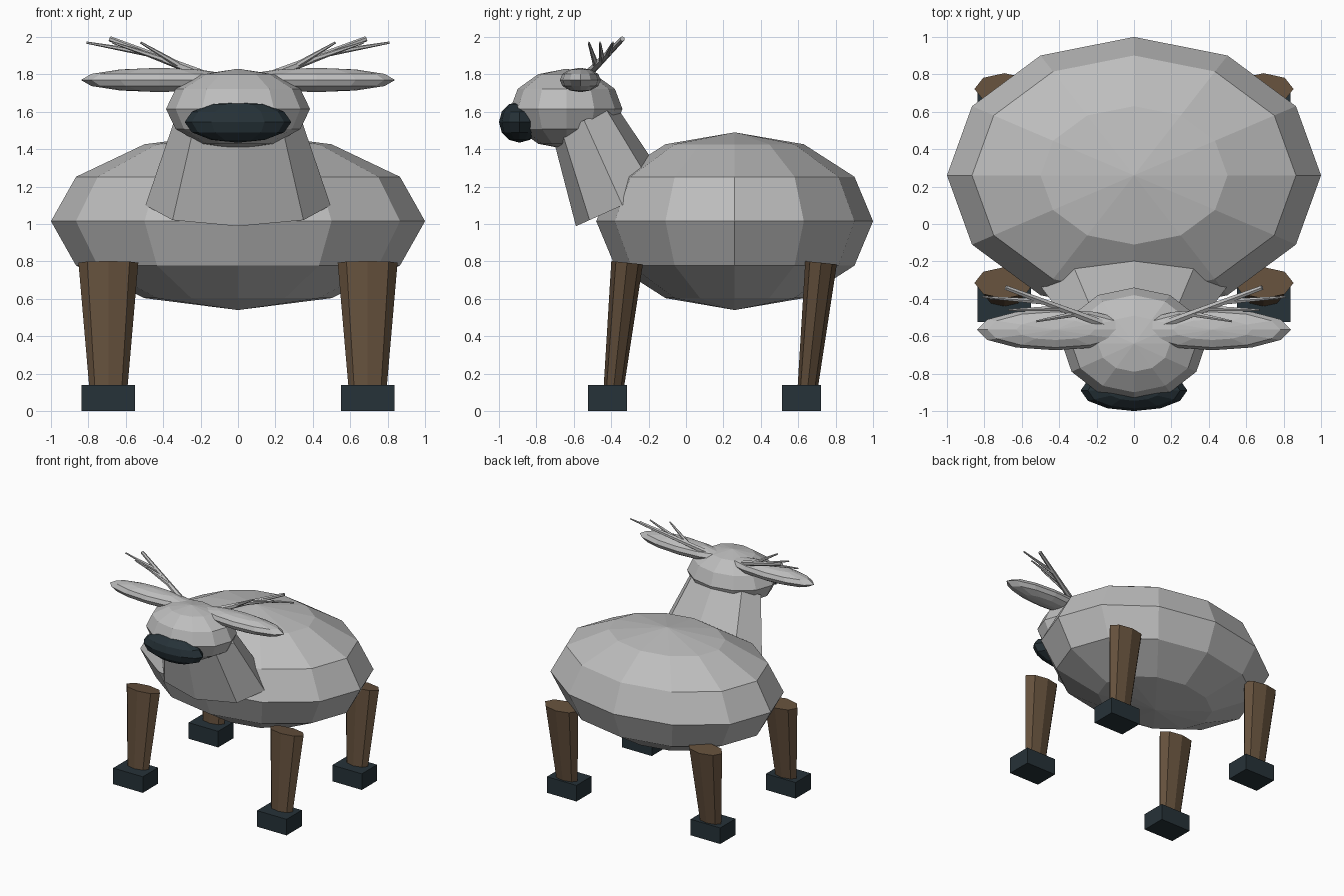
import bpy, bmesh
from mathutils import Vector, Matrix

if "Cube" in bpy.data.objects:
    bpy.data.objects.remove(bpy.data.objects["Cube"])


def material(name, color):
    m = bpy.data.materials.new(name)
    m.diffuse_color = (*color, 1)
    m.use_nodes = True
    m.node_tree.nodes["Principled BSDF"].inputs["Base Color"].default_value = m.diffuse_color
    return m


GREY = material("light grey", (0.51, 0.51, 0.51))
BROWN = material("brown", (0.127, 0.080, 0.045))
DARK = material("dark slate", (0.0194, 0.0319, 0.0395))


def finish(name, bm, mat):
    me = bpy.data.meshes.new(name)
    bm.to_mesh(me)
    bm.free()
    me.materials.append(mat)
    ob = bpy.data.objects.new(name, me)
    bpy.context.collection.objects.link(ob)
    return ob


def ellipsoid(name, center, radii, mat):
    bm = bmesh.new()
    mtx = Matrix.Translation(center) @ Matrix.Diagonal((*radii, 1))
    bmesh.ops.create_uvsphere(bm, u_segments=12, v_segments=6, radius=1, matrix=mtx)
    finish(name, bm, mat)


def add_taper(bm, a, b, ra, rb, flat=1.0, sides=8, tilt_only=False):
    """Tapered cylinder from a to b; flat scales its local y radius."""
    a, b = Vector(a), Vector(b)
    d = b - a
    if tilt_only:  # keeps local x aligned with world x
        rot = Vector((0, 0, 1)).rotation_difference(d).to_matrix().to_4x4()
    else:
        rot = d.to_track_quat('Z', 'Y').to_matrix().to_4x4()
    mtx = Matrix.Translation((a + b) / 2) @ rot @ Matrix.Diagonal((1, flat, 1, 1))
    bmesh.ops.create_cone(bm, cap_ends=True, segments=sides, radius1=ra,
                          radius2=rb, depth=d.length, matrix=mtx)


# Body, head and muzzle
ellipsoid("body", (0, 0.26, 1.015), (1.0, 0.74, 0.475), GREY)
ellipsoid("head", (0, -0.64, 1.615), (0.385, 0.30, 0.215), GREY)
ellipsoid("nose", (0, -0.89, 1.545), (0.285, 0.11, 0.11), DARK)

# Neck, leaning forward
bm = bmesh.new()
add_taper(bm, (0, -0.34, 1.10), (0, -0.545, 1.555), 0.495, 0.34, 0.55, 8, True)
finish("neck", bm, GREY)

for side, s in (("left", 1), ("right", -1)):
    # Ears
    ellipsoid(side + "_ear", (s * 0.42, -0.565, 1.77), (0.42, 0.11, 0.065), GREY)

    # Antler: main beam with three tines
    bm = bmesh.new()
    base, tip = Vector((0.15, -0.54, 1.785)), Vector((0.685, -0.34, 1.99))
    add_taper(bm, base, tip, 0.024, 0.014, 1, 6)
    for t, end in ((0.30, (0.52, -0.52, 1.97)),
                   (0.45, (0.67, -0.46, 1.97)),
                   (0.62, (0.81, -0.39, 1.97))):
        add_taper(bm, base.lerp(tip, t), end, 0.017, 0.006, 1, 6)
    if s < 0:
        bmesh.ops.scale(bm, vec=(-1, 1, 1), verts=bm.verts)
        bmesh.ops.reverse_faces(bm, faces=bm.faces)
    finish(side + "_antler", bm, GREY)

    # Legs and hooves
    for end, y in (("front", -0.42), ("back", 0.617)):
        x = s * 0.693
        bm = bmesh.new()
        add_taper(bm, (x, y + 0.031, 0.10), (x, y + 0.105, 0.793),
                  0.10, 0.16, 0.53, 8, True)
        finish(f"{end}_{side}_leg", bm, BROWN)

        bm = bmesh.new()
        bmesh.ops.create_cube(bm, size=1, matrix=Matrix.Translation((x, y, 0.07))
                              @ Matrix.Diagonal((0.285, 0.21, 0.14, 1)))
        finish(f"{end}_{side}_hoof", bm, DARK)
